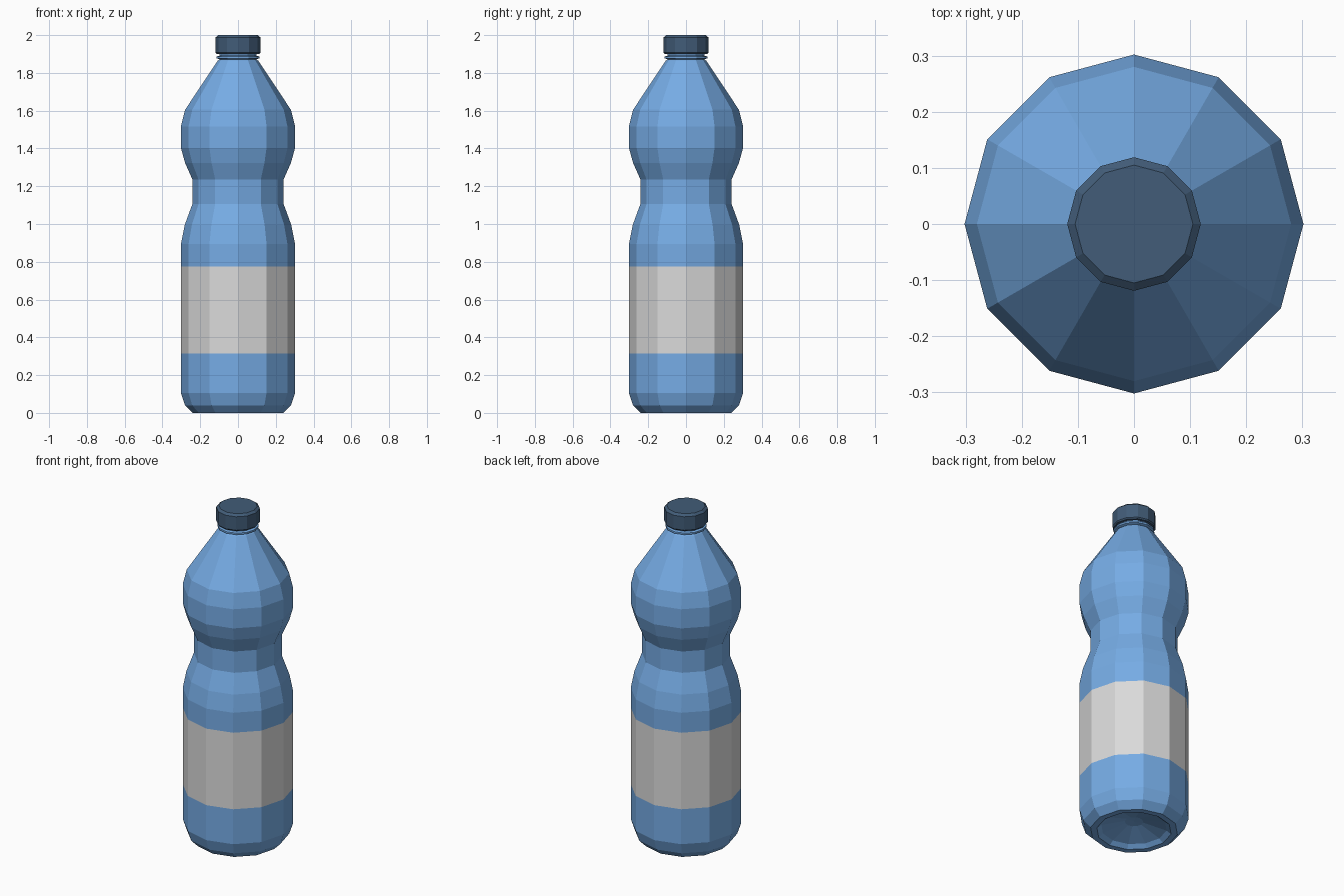
import bpy, bmesh, math

if "Cube" in bpy.data.objects:
    bpy.data.objects.remove(bpy.data.objects["Cube"])

SIDES = 12


def material(name, rgb):
    m = bpy.data.materials.new(name)
    m.diffuse_color = (*rgb, 1.0)
    m.use_nodes = True
    m.node_tree.nodes["Principled BSDF"].inputs["Base Color"].default_value = m.diffuse_color
    return m


BLUE = material("bottle blue", (0.18, 0.41, 0.78))
WHITE = material("label white", (0.70, 0.70, 0.70))
DARK = material("cap dark blue", (0.054, 0.108, 0.188))


def lathe(name, profile, mats, rule=lambda z: 0):
    """Spin an (r, z) profile, listed from bottom axis to top axis; r = 0 makes a pole."""
    bm = bmesh.new()
    rings = []
    for r, z in profile:
        if r == 0:
            rings.append([bm.verts.new((0, 0, z))] * SIDES)
        else:
            rings.append([bm.verts.new((r * math.cos(math.tau * i / SIDES),
                                        r * math.sin(math.tau * i / SIDES), z))
                          for i in range(SIDES)])
    for a, b in zip(rings, rings[1:]):
        for i in range(SIDES):
            j = (i + 1) % SIDES
            corners = list(dict.fromkeys((a[i], a[j], b[j], b[i])))
            f = bm.faces.new(corners)
            f.material_index = rule(f.calc_center_median().z)
    bmesh.ops.recalc_face_normals(bm, faces=bm.faces)
    me = bpy.data.meshes.new(name)
    bm.to_mesh(me)
    bm.free()
    for m in mats:
        me.materials.append(m)
    ob = bpy.data.objects.new(name, me)
    bpy.context.collection.objects.link(ob)
    return ob


# Bottle body: dished base, waist, shoulder and neck flange; label is a height band
lathe("bottle_body", [
    (0, 0.06), (0.05, 0.058), (0.18, 0.02), (0.205, 0.0), (0.24, 0.0),
    (0.28, 0.04), (0.302, 0.105), (0.302, 0.315), (0.302, 0.775), (0.302, 0.895),
    (0.282, 0.995), (0.241, 1.107), (0.241, 1.235), (0.28, 1.323),
    (0.302, 1.402), (0.302, 1.517), (0.28, 1.605), (0.107, 1.865),
    (0.098, 1.872), (0.113, 1.877), (0.113, 1.887), (0.098, 1.891),
    (0.098, 1.92), (0, 1.92),
], [BLUE, WHITE], lambda z: 1 if 0.32 < z < 0.77 else 0)

# Screw cap with chamfered rims
lathe("cap", [
    (0, 1.90), (0.113, 1.90), (0.119, 1.907), (0.119, 1.988), (0.105, 2.0), (0, 2.0),
], [DARK])
